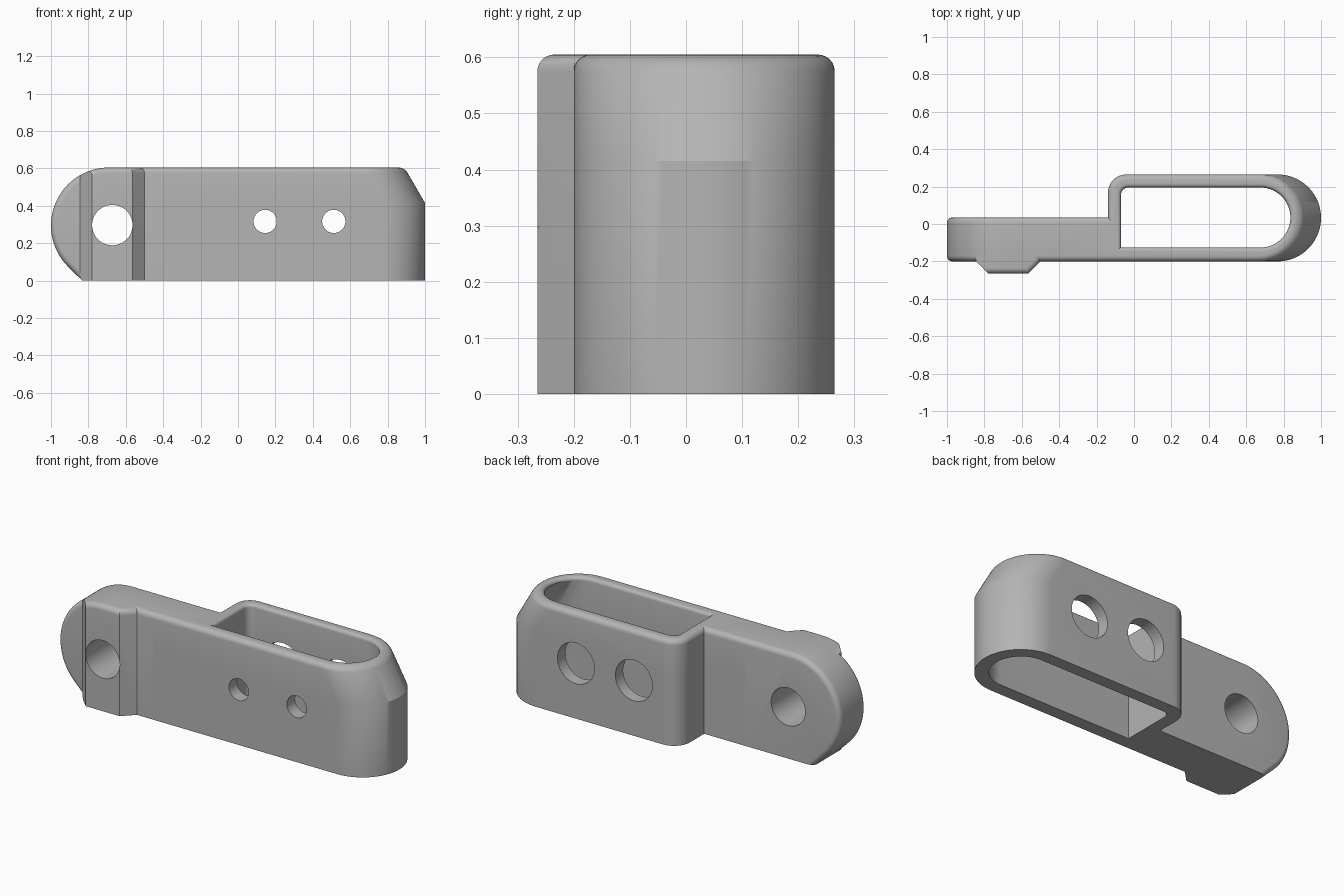
import bpy, bmesh
from math import sin, cos, pi, radians
from mathutils import Vector

cube = bpy.data.objects.get("Cube")
if cube:
    bpy.data.objects.remove(cube, do_unlink=True)

TOP = 0.605
FILLET = 0.03

grey = bpy.data.materials.new("plain_grey")
grey.use_nodes = True
colour = (0.46, 0.46, 0.46, 1)
grey.diffuse_color = colour
grey.node_tree.nodes["Principled BSDF"].inputs["Base Color"].default_value = colour


def arc(cx, cy, r, a0, a1, n):
    return [(cx + r * cos(radians(a0 + (a1 - a0) * i / n)),
             cy + r * sin(radians(a0 + (a1 - a0) * i / n))) for i in range(n + 1)]


def loft(name, rings, rounded=None):
    """Skin matching rings, cap both ends and round the edges picked by a rule."""
    bm = bmesh.new()
    vs = [[bm.verts.new(p) for p in ring] for ring in rings]
    n = len(vs[0])
    for low, high in zip(vs, vs[1:]):
        for i in range(n):
            j = (i + 1) % n
            bm.faces.new((low[i], low[j], high[j], high[i]))
    bm.faces.new(vs[0][::-1])
    bm.faces.new(vs[-1])
    bmesh.ops.recalc_face_normals(bm, faces=bm.faces[:])
    if rounded:
        edges = [e for e in bm.edges if rounded(e.verts[0].co, e.verts[1].co)]
        bmesh.ops.bevel(bm, geom=edges, offset=FILLET, segments=6,
                        profile=0.5, affect='EDGES', clamp_overlap=False)
    mesh = bpy.data.meshes.new(name)
    bm.to_mesh(mesh)
    bm.free()
    ob = bpy.data.objects.new(name, mesh)
    bpy.context.collection.objects.link(ob)
    mesh.materials.append(grey)
    return ob


def side_prism(name, outline, y0, y1, rounded=None):
    return loft(name, [[(x, y, z) for x, z in outline] for y in (y0, y1)], rounded)


def boolean(ob, cutter, operation='DIFFERENCE'):
    mod = ob.modifiers.new("cut", 'BOOLEAN')
    mod.object, mod.operation, mod.solver = cutter, operation, 'EXACT'
    bpy.context.view_layer.objects.active = ob
    bpy.ops.object.modifier_apply(modifier=mod.name)


def same(a, b, axis, value):
    return abs(a[axis] - value) < 1e-4 and abs(b[axis] - value) < 1e-4


# Housing: hollow loop with a round end that leans inwards near the top
SEAM = -0.4
CX, CY, R = 0.7675, 0.0325, 0.2325


def housing_ring(z, lean):
    pts = [(SEAM, -0.2)]
    pts += [(x - lean, y) for x, y in arc(CX, CY, R, -90, 90, 40)]
    pts += arc(-0.04, 0.165, 0.1, 90, 180, 12)
    pts += [(-0.14, 0.035), (SEAM, 0.035)]
    return [(x, y, z) for x, y in pts]


housing = loft("housing",
               [housing_ring(0, 0), housing_ring(0.415, 0), housing_ring(TOP, 0.11)],
               lambda a, b: same(a, b, 2, TOP) and not same(a, b, 0, SEAM))


# Slot through the housing, flared at the rim
def slot_ring(z, lean, grow):
    pts = [(-0.07 - grow, -0.126 - grow)]
    pts += [(x - lean, y) for x, y in arc(CX, 0.0345, 0.1605 + grow, -90, 90, 40)]
    pts += arc(-0.03, 0.155, 0.04 + grow, 90, 180, 8)
    return [(x, y, z) for x, y in pts]


LIP = 0.02
slot_rings = [slot_ring(-0.1, 0, 0), slot_ring(0.42, 0, 0)]
for i in range(7):
    a = i / 6 * pi / 2
    slot_rings.append(slot_ring(TOP - LIP + LIP * sin(a), 0.092, LIP * (1 - cos(a))))
slot_rings.append(slot_ring(TOP + 0.1, 0.092, LIP))
slot = loft("slot_cutter", slot_rings)

# Mounting plate: rounded end with a sloped lower corner
profile = [(SEAM, 0), (SEAM, TOP)] + arc(-0.69, 0.295, 0.31, 90, 225, 36) + [(-0.833, 0)]


def plate_rim(*ys):
    return lambda a, b: (any(same(a, b, 1, y) for y in ys)
                         and not same(a, b, 2, 0) and not same(a, b, 0, SEAM))


plate = side_prism("mounting_plate", profile, -0.2, 0.035, plate_rim(-0.2, 0.035))

# Raised pad on the front of the plate, trimmed to the plate profile
pad_plan = [(-0.845, -0.1), (-0.845, -0.2), (-0.78, -0.265),
            (-0.565, -0.265), (-0.5, -0.2), (-0.5, -0.1)]
pad = loft("raised_pad", [[(x, y, z) for x, y in pad_plan] for z in (0, TOP)],
           lambda a, b: same(a, b, 2, TOP) and not same(a, b, 1, -0.1))
trim = side_prism("pad_trim", profile, -0.265, 0, plate_rim(-0.265))
boolean(pad, trim, 'INTERSECT')


# Bolt holes: one in the plate, small in the front wall, large in the back wall
def drill(x, z, r, y0, y1):
    return side_prism("drill", arc(x, z, r, 0, 352.5, 47), y0, y1)


cutters = [slot, trim]
boolean(housing, slot)
for x in (0.145, 0.512):
    for r, y0, y1 in ((0.062, -0.4, 0), (0.117, 0.05, 0.4)):
        cutters.append(drill(x, 0.317, r, y0, y1))
        boolean(housing, cutters[-1])
cutters.append(drill(-0.672, 0.297, 0.108, -0.5, 0.3))
for ob in (plate, pad):
    boolean(ob, cutters[-1])
for ob in cutters:
    bpy.data.objects.remove(ob, do_unlink=True)

# Smooth shading with crisp edges
for ob in (housing, plate, pad):
    bpy.ops.object.select_all(action='DESELECT')
    ob.select_set(True)
    bpy.context.view_layer.objects.active = ob
    bpy.ops.object.shade_smooth_by_angle(angle=radians(28))
